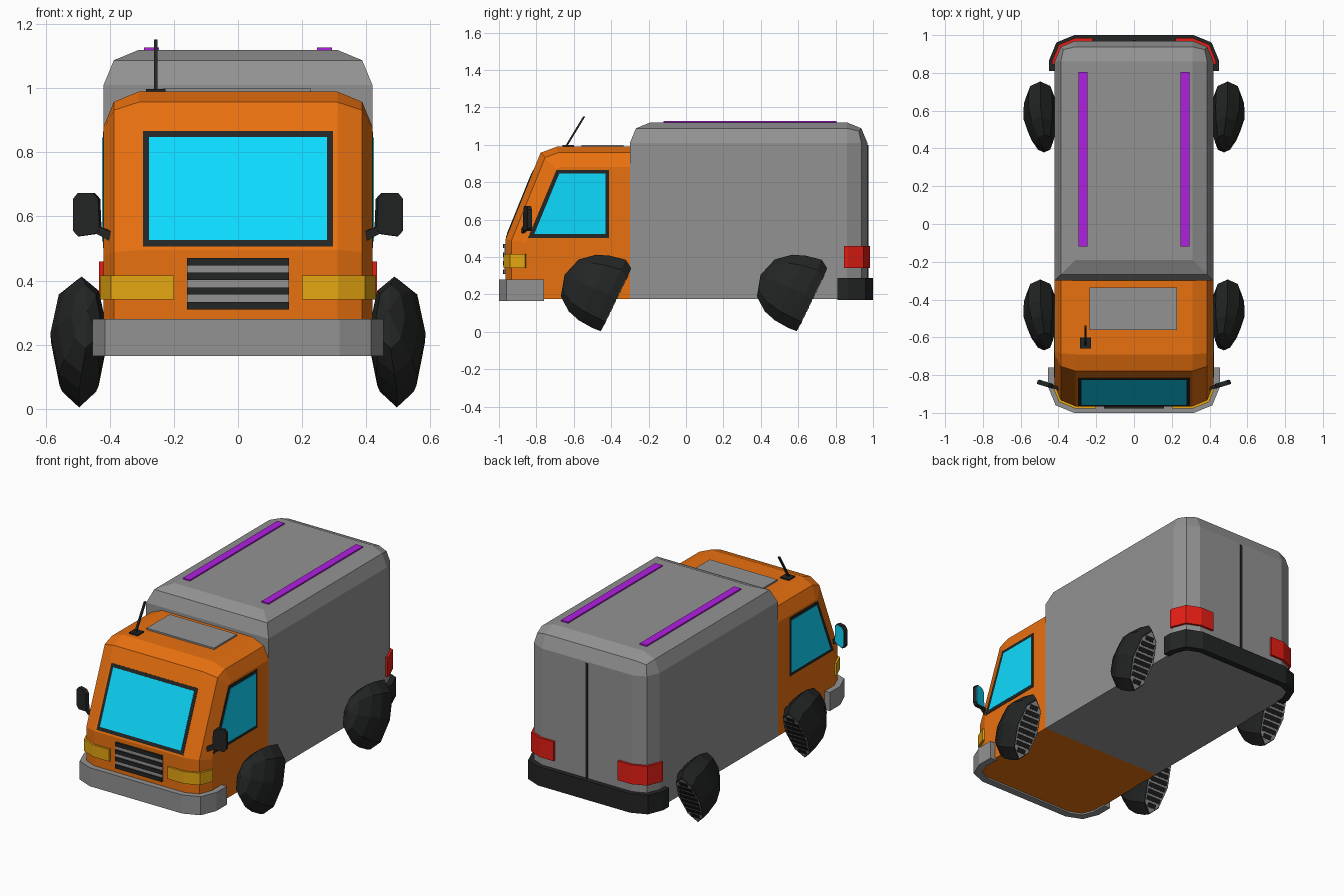
import bpy, bmesh, math
from mathutils import Vector

if "Cube" in bpy.data.objects:
    bpy.data.objects.remove(bpy.data.objects["Cube"])

COLORS = {
    "orange": (0.82, 0.165, 0.005), "black": (0.017, 0.018, 0.018), "dark": (0.012, 0.012, 0.012),
    "cyan": (0.004, 0.71, 1.0), "amber": (0.78, 0.38, 0.006), "red": (0.77, 0.013, 0.007),
    "purple": (0.44, 0.014, 0.75), "grey": (0.29, 0.29, 0.29),
}
MATS = {}


def finish(name, bm, color):
    bmesh.ops.recalc_face_normals(bm, faces=bm.faces[:])
    me = bpy.data.meshes.new(name)
    bm.to_mesh(me)
    bm.free()
    ob = bpy.data.objects.new(name, me)
    bpy.context.collection.objects.link(ob)
    if color not in MATS:
        MATS[color] = bpy.data.materials.new(color)
        MATS[color].diffuse_color = (*COLORS[color], 1)
    me.materials.append(MATS[color])
    return ob


def prism(name, pts, vec, color, bevel=None, width=0.11):
    """Extrude a polygon along vec; optionally round edges whose midpoint passes the test."""
    bm = bmesh.new()
    n = len(pts)
    a = [bm.verts.new(p) for p in pts]
    b = [bm.verts.new(Vector(p) + Vector(vec)) for p in pts]
    bm.faces.new(a[::-1])
    bm.faces.new(b)
    for i in range(n):
        bm.faces.new((a[i], a[(i + 1) % n], b[(i + 1) % n], b[i]))
    bmesh.ops.recalc_face_normals(bm, faces=bm.faces[:])
    if bevel:
        es = [e for e in bm.edges if bevel((e.verts[0].co + e.verts[1].co) / 2)]
        bmesh.ops.bevel(bm, geom=es, offset=width, offset_type='OFFSET',
                        segments=2, profile=0.5, affect='EDGES')
    return finish(name, bm, color)


def box(name, x0, x1, y0, y1, z0, z1, color):
    return prism(name, [(x0, y0, z0), (x1, y0, z0), (x1, y1, z0), (x0, y1, z0)],
                 (0, 0, z1 - z0), color)


def offset(path, d):
    """Move an open xy path sideways by d, with mitred corners."""
    P = [Vector(p) for p in path]
    out = []
    for i, p in enumerate(P):
        dirs = [(P[j + 1] - P[j]).normalized() for j in (i - 1, i) if 0 <= j < len(P) - 1]
        ns = [Vector((v.y, -v.x)) for v in dirs]
        m = sum(ns, Vector((0, 0))).normalized()
        q = m * (d / m.dot(ns[0]))
        out.append((p.x + q.x, p.y + q.y))
    return out


def wrap(name, path, d, z0, z1, color):
    """Band of thickness d hugging the body along an xy path."""
    sign = 1 if offset(path, 0.01)[0][0] ** 2 > path[0][0] ** 2 else -1
    ring = offset(path, sign * d) + offset(path, -sign * 0.01)[::-1]
    return prism(name, [(x, y, z0) for x, y in ring], (0, 0, z1 - z0), color)


def mirrored(half):
    return half + [(-x, y) for x, y in half[::-1]]


# Cargo box and cab shells
prism("cargo_box", [(-0.42, -0.30, 0.175), (0.42, -0.30, 0.175), (0.42, 0.97, 0.175), (-0.42, 0.97, 0.175)],
      (0, 0, 0.945), "grey",
      lambda m: m.z > 1.1 or (m.y > 0.96 and 0.5 < m.z < 0.8))
cab = [(-0.30, 0.175), (-0.30, 0.99), (-0.69, 0.99), (-0.778, 0.957), (-0.965, 0.495), (-0.965, 0.175)]
prism("cab", [(-0.42, y, z) for y, z in cab], (0.84, 0, 0), "orange",
      lambda m: abs(m.x) > 0.41 and m.z > 0.2 and m.y < -0.31)


# Windscreen on the sloped front
def slope(x, z):
    return (x, -0.955 + 0.405 * (z - 0.495), z)


for name, w, z0, z1, t, col in (("windscreen_frame", 0.297, 0.502, 0.862, 0.012, "black"),
                                ("windscreen_glass", 0.278, 0.522, 0.843, 0.014, "cyan")):
    prism(name, [slope(-w, z0), slope(w, z0), slope(w, z1), slope(-w, z1)],
          (0, -0.927 * t, 0.375 * t), col)

# Grille
box("grille_panel", -0.16, 0.16, -0.970, -0.95, 0.31, 0.47, "grey")
for i in range(4):
    z = 0.31 + i * 0.0457
    box("grille_bar", -0.16, 0.16, -0.978, -0.95, z, z + 0.023, "black")

# Bumpers and rear door seam
front = [(0.42, -0.76), (0.42, -0.855), (0.388, -0.933), (0.31, -0.965)]
rear = [(0.42, 0.81), (0.42, 0.86), (0.388, 0.938), (0.31, 0.97)]
wrap("front_bumper", mirrored(front), 0.035, 0.165, 0.28, "grey")
wrap("rear_bumper", mirrored(rear), 0.03, 0.17, 0.288, "black")
box("door_seam", -0.008, 0.008, 0.96, 0.975, 0.28, 1.0, "black")

# Roof hatch and aerial
box("roof_hatch", -0.235, 0.228, -0.56, -0.335, 0.98, 1.0, "grey")
box("aerial_base", -0.287, -0.227, -0.66, -0.60, 0.98, 0.998, "black")
prism("aerial", [(-0.263, -0.648, 0.99), (-0.251, -0.648, 0.99), (-0.251, -0.636, 0.99), (-0.263, -0.636, 0.99)],
      (0, 0.098, 0.162), "black")

# Parts on both sides
mirror_shape = [(0.433, 0.56), (0.45, 0.545), (0.50, 0.538), (0.515, 0.555),
                (0.515, 0.655), (0.50, 0.674), (0.455, 0.674), (0.437, 0.655)]
for s, side in ((1, "right"), (-1, "left")):
    # Lamps
    lamp = [(0.42 * s, -0.855), (0.388 * s, -0.933), (0.31 * s, -0.965), (0.20 * s, -0.965)]
    wrap(side + "_headlamp", lamp, 0.012, 0.34, 0.415, "amber")
    tail = [(0.42 * s, 0.845), (0.42 * s, 0.86), (0.388 * s, 0.938), (0.31 * s, 0.97), (0.22 * s, 0.97)]
    wrap(side + "_tail_lamp", tail, 0.014, 0.34, 0.46, "red")
    # Side window
    for name, pts, t, col in (
            ("_window_frame", [(-0.845, 0.502), (-0.692, 0.866), (-0.413, 0.866), (-0.413, 0.502)], 0.002, "black"),
            ("_window_glass", [(-0.812, 0.522), (-0.678, 0.846), (-0.43, 0.846), (-0.43, 0.522)], 0.004, "cyan")):
        prism(side + name, [(0.41 * s, y, z) for y, z in pts], ((0.01 + t) * s, 0, 0), col)

    # Wing mirror
    def tilt(x, z, back=0.0):
        return (x * s, -0.872 + (x - 0.43) * 0.3 + back, z)
    prism(side + "_mirror", [tilt(x, z) for x, z in mirror_shape], (-0.007 * s, 0.022, 0), "black")
    inner = [(0.470 + (x - 0.475) * 0.9, 0.606 + (z - 0.606) * 0.92) for x, z in mirror_shape]
    prism(side + "_mirror_glass", [tilt(x, z, 0.015) for x, z in inner], (-0.002 * s, 0.011, 0), "cyan")
    prism(side + "_mirror_arm", [tilt(x, z, 0.002) for x, z in
                                 [(0.39, 0.55), (0.40, 0.523), (0.45, 0.55), (0.45, 0.575)]],
          (-0.005 * s, 0.017, 0), "black")
    # Roof rail
    box(side + "_roof_rail", 0.27 * s - 0.024, 0.27 * s + 0.024, -0.12, 0.805, 1.11, 1.128, "purple")

# Thruster pods: eight-sided domes with a slatted, tilted outlet
AX, UP = Vector((0, 0.90, -0.436)), Vector((0, 0.436, 0.90))
# depth along axis, radius, half width, up shift, sideways shift
RINGS = [(0.0, 0.187, 0.075, 0, 0), (-0.045, 0.203, 0.087, 0.012, 0), (-0.13, 0.192, 0.090, 0.006, 0),
         (-0.20, 0.168, 0.076, 0.002, -0.008), (-0.272, 0.11, 0.045, -0.003, -0.02)]


def pod(name, s, y):
    c = Vector((0.496 * s, y, 0.172))
    at = lambda x, t, d: c + Vector((x * s, 0, 0)) + UP * t + AX * d
    octo = [(math.sin(k * math.pi / 4), math.cos(k * math.pi / 4)) for k in range(8)]
    bm = bmesh.new()
    rings = [[bm.verts.new(at(dx + u * w, dt + v * r, d)) for u, v in octo]
             for d, r, w, dt, dx in RINGS]
    tip = bm.verts.new(at(-0.025, 0.0, -0.305))
    for a, b in zip(rings, rings[1:]):
        for k in range(8):
            bm.faces.new((a[k], a[(k + 1) % 8], b[(k + 1) % 8], b[k]))
    for k in range(8):
        bm.faces.new((rings[-1][k], rings[-1][(k + 1) % 8], tip))
    bm.faces.new(rings[0])
    finish(name, bm, "black")
    # Outlet plate with dark slots
    prism(name + "_outlet", [at(u * 0.072, v * 0.178, -0.005) for u, v in octo], AX * 0.007, "grey")
    for i in range(8):
        t = (i - 3.5) * 0.038
        e = (abs(t) + 0.013) / 0.178
        h = 0.066 * min(1 - 0.414 * e, (1 - e) * 2.414)
        prism(name + "_slot", [at(-h, t - 0.014, 0), at(h, t - 0.014, 0), at(h, t + 0.014, 0), at(-h, t + 0.014, 0)],
              AX * 0.004, "dark")


for s, side in ((1, "right"), (-1, "left")):
    pod("front_" + side + "_pod", s, -0.375)
    pod("rear_" + side + "_pod", s, 0.673)

for m in bpy.data.materials:
    if m.users and not m.is_grease_pencil:
        m.use_nodes = True
        m.node_tree.nodes["Principled BSDF"].inputs["Base Color"].default_value = m.diffuse_color
